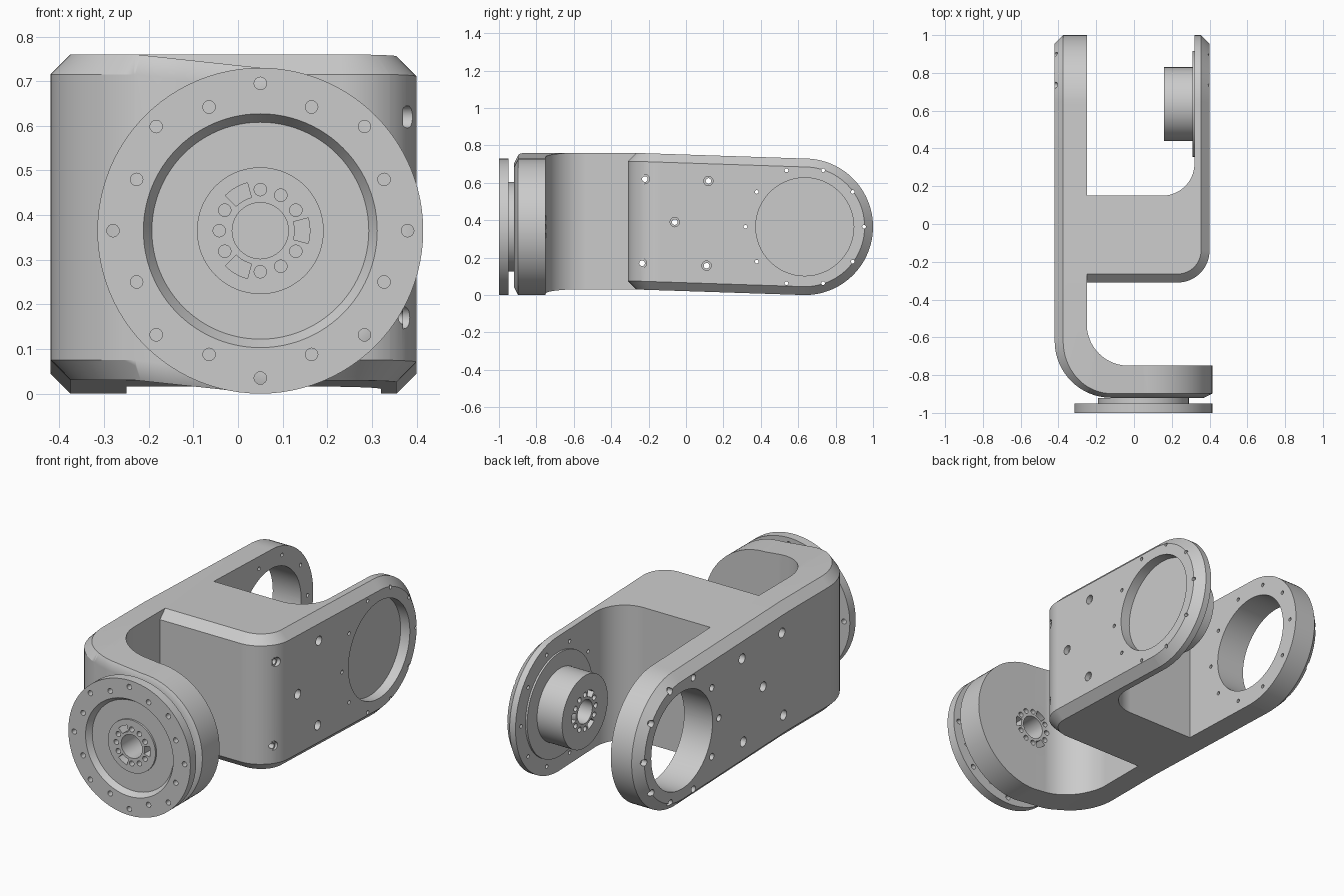
import bpy, bmesh
from math import sin, cos, radians

if "Cube" in bpy.data.objects:
    bpy.data.objects.remove(bpy.data.objects["Cube"])

CZ = 0.365                 # height of both joint axes
FRONT = (0.05, CZ)         # front joint centre (x, z)
REAR = (0.635, CZ)         # rear joint centre (y, z)


def arc(c, rx, ry, a0, a1, n=20):
    return [(c[0] + rx * cos(radians(a0 + (a1 - a0) * i / n)),
             c[1] + ry * sin(radians(a0 + (a1 - a0) * i / n))) for i in range(n + 1)]


def place(axis, pos, pts):
    """Put 2D points on a plane across the given axis."""
    return [{'x': (pos, u, v), 'y': (u, pos, v), 'z': (u, v, pos)}[axis] for u, v in pts]


def loft(bm, axis, levels):
    """Closed solid through (position, outline) levels."""
    rings = [[bm.verts.new(p) for p in place(axis, pos, pts)] for pos, pts in levels]
    n = len(rings[0])
    for a, b in zip(rings, rings[1:]):
        for i in range(n):
            bm.faces.new((a[i], a[(i + 1) % n], b[(i + 1) % n], b[i]))
    bm.faces.new(rings[0][::-1])
    bm.faces.new(rings[-1])


def turned(bm, axis, c, profile, n=64):
    """Round solid from (position, radius) pairs."""
    loft(bm, axis, [(p, arc(c, r, r, 0, 360, n)[:-1]) for p, r in profile])


def polar(c, r, deg):
    return (c[0] + r * cos(radians(deg)), c[1] + r * sin(radians(deg)))


def make(name, bm):
    bmesh.ops.recalc_face_normals(bm, faces=bm.faces[:])
    me = bpy.data.meshes.new(name)
    bm.to_mesh(me)
    bm.free()
    ob = bpy.data.objects.new(name, me)
    bpy.context.collection.objects.link(ob)
    return ob


def activate(ob):
    bpy.ops.object.select_all(action='DESELECT')
    ob.select_set(True)
    bpy.context.view_layer.objects.active = ob


def carve(ob, bm):
    """Subtract the cutter solids in bm from ob."""
    tool = make("cutter", bm)
    tool.hide_render = True
    mod = ob.modifiers.new("carve", 'BOOLEAN')
    mod.operation, mod.solver, mod.object = 'DIFFERENCE', 'EXACT', tool
    activate(ob)
    bpy.ops.object.modifier_apply(modifier=mod.name)
    bpy.data.objects.remove(tool)


def round_end(axis, c, levels):
    """Cutter that leaves a half-round end of the given radii."""
    bm = bmesh.new()
    frame = [(c[0], -0.3), (c[0] + 0.6, -0.3), (c[0] + 0.6, 1.1), (c[0], 1.1)]
    loft(bm, axis, [(p, arc(c, r, r, 90, -90, 48) + frame) for p, r in levels])
    return bm


def hub_holes(bm, axis, c, a, b):
    """Centre bore, nine round holes and three slots."""
    turned(bm, axis, c, [(a, 0.063), (b, 0.063)], 40)
    for deg in range(0, 360, 30):
        if deg % 120:
            turned(bm, axis, polar(c, 0.092, deg), [(a, 0.014), (b, 0.014)], 16)
        else:
            slot = arc(c, 0.111, 0.111, deg - 15, deg + 15, 6) + arc(c, 0.077, 0.077, deg + 15, deg - 15, 6)
            loft(bm, axis, [(a, slot), (b, slot)])


def finish(ob):
    activate(ob)
    bpy.ops.object.shade_smooth_by_angle(angle=radians(30))
    mod = ob.modifiers.new("weighted_normals", 'WEIGHTED_NORMAL')
    mod.keep_sharp = True


# Body: plan outline, outer edges inset by d for the chamfers
def outline(d):
    return ([(-0.42 + d, 1.1)]
            + arc((-0.12, -0.62), 0.30 - d, 0.30 - d / 2, 180, 270)
            + [(0.5, -0.92 + d / 2), (0.5, -0.75)]
            + arc((-0.03, -0.53), 0.22, 0.22, 270, 180)
            + [(-0.25, -0.31 + d)]
            + arc((0.23, -0.14), 0.17 - d, 0.17 - d, 270, 360)
            + [(0.40 - d, 1.1), (0.32, 1.1)]
            + arc((0.15, 0.32), 0.17, 0.17, 0, -90)
            + [(-0.25, 0.15), (-0.25, 1.1)])


CH = 0.045
bm = bmesh.new()
loft(bm, 'z', [(0.03, outline(CH)), (0.03 + CH, outline(0)), (0.76 - CH, outline(0)), (0.76, outline(CH))])

# Slope the arms and the front plate down towards their round ends
for co, no in [((0, -0.27, 0), (0, 1, 0)), ((0, 0.635, 0), (0, 1, 0)),
               ((-0.23, 0, 0), (1, 0, 0)), ((0.05, 0, 0), (1, 0, 0))]:
    bmesh.ops.bisect_plane(bm, geom=bm.verts[:] + bm.edges[:] + bm.faces[:], plane_co=co, plane_no=no)
for v in bm.verts:
    t = (v.co.y + 0.27) / 0.905
    if v.co.y < -0.5:
        t = (v.co.x + 0.23) / 0.28
    v.co.z -= 0.03 * min(1, max(0, t))
body = make("forked_body", bm)

# Half-round ends with matching chamfers
R = 0.365
carve(body, round_end('x', REAR, [(-0.465, R - 2 * CH), (-0.42 + CH, R), (0.40 - CH, R), (0.445, R - 2 * CH)]))
carve(body, round_end('y', FRONT, [(-0.9425, R - 2 * CH), (-0.8975, R), (-0.6, R)]))

# Bearing bores, bolt holes and hub holes
bm = bmesh.new()
turned(bm, 'x', REAR, [(-0.5, 0.262), (-0.2, 0.262)], 96)
turned(bm, 'x', REAR, [(0.345, 0.262), (0.5, 0.262)], 96)
for i in range(10):
    turned(bm, 'x', polar(REAR, 0.317, 36 * i), [(-0.5, 0.018), (-0.39, 0.018), (-0.39, 0.01), (0.5, 0.01)], 16)
for c in [(-0.22, 0.62), (0.12, 0.61), (-0.06, 0.39), (-0.235, 0.17), (0.11, 0.157)]:
    turned(bm, 'x', c, [(-0.5, 0.026), (-0.38, 0.026), (-0.38, 0.015),
                        (0.37, 0.015), (0.37, 0.025), (0.5, 0.025)], 20)
hub_holes(bm, 'y', FRONT, -0.98, -0.7)
carve(body, bm)
finish(body)

# Front mounting flange with dished face and neck
bm = bmesh.new()
turned(bm, 'y', FRONT, [(-0.98, 0.142), (-0.97, 0.142), (-0.97, 0.243), (-1.0, 0.262), (-1.0, 0.365),
                        (-0.95, 0.365), (-0.95, 0.24), (-0.92, 0.24)], 96)
flange = make("front_flange", bm)
bm = bmesh.new()
hub_holes(bm, 'y', FRONT, -1.05, -0.85)
for i in range(16):
    turned(bm, 'y', polar(FRONT, 0.30 if i % 2 else 0.33, 22.5 * i), [(-1.05, 0.014), (-0.9, 0.014)], 16)
carve(flange, bm)
finish(flange)

# Drive hub on the inside of the thin arm
bm = bmesh.new()
turned(bm, 'x', REAR, [(0.16, 0.195), (0.31, 0.195), (0.31, 0.28), (0.325, 0.28)], 80)
hub = make("drive_hub", bm)
bm = bmesh.new()
hub_holes(bm, 'x', REAR, 0.1, 0.3)
carve(hub, bm)
finish(hub)
